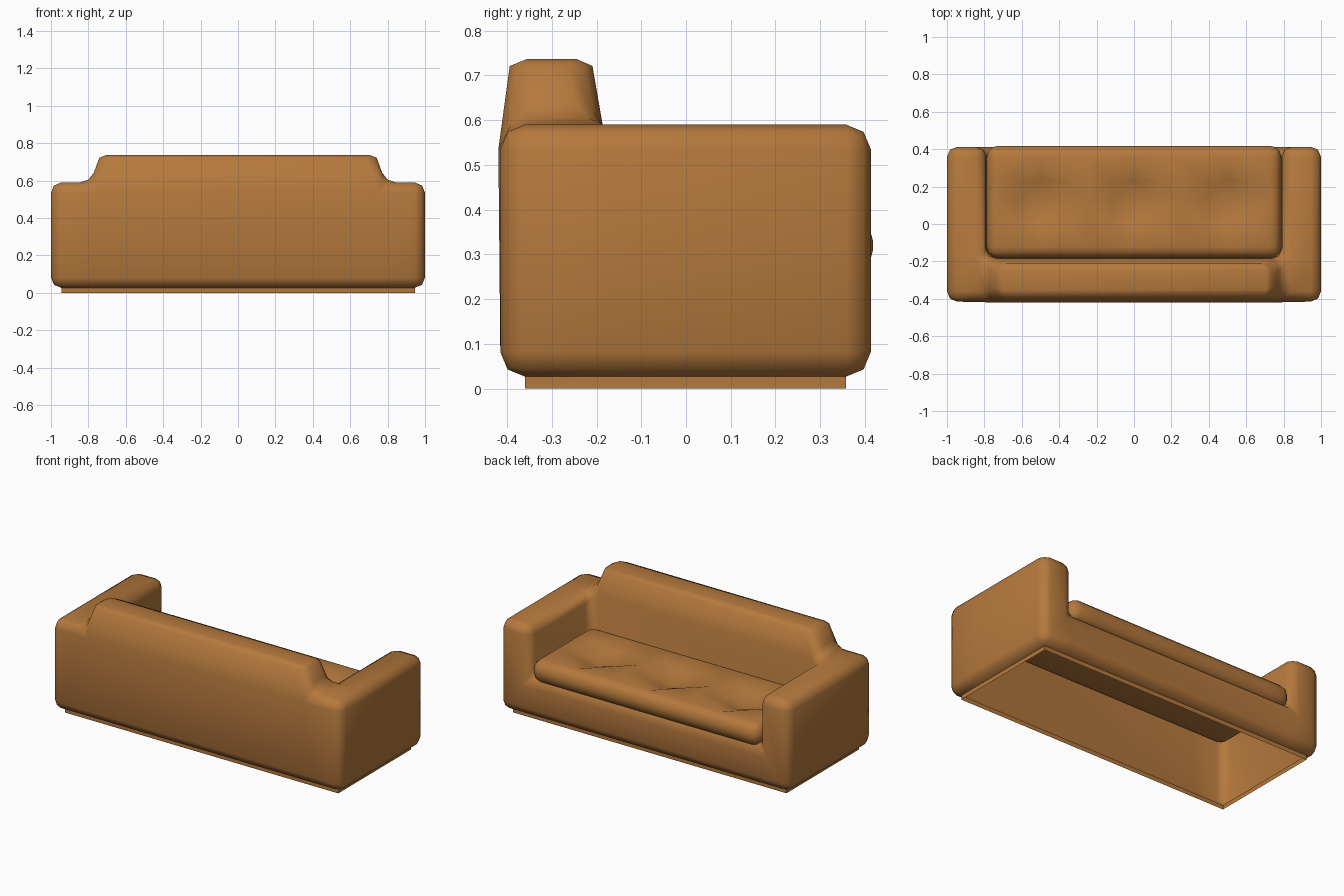
import bpy, bmesh, math
from mathutils import Vector

if "Cube" in bpy.data.objects:
    bpy.data.objects.remove(bpy.data.objects["Cube"], do_unlink=True)

leather = bpy.data.materials.new("tan_leather")
leather.use_nodes = True
TAN = (0.46, 0.19, 0.046, 1)
leather.diffuse_color = TAN
leather.node_tree.nodes["Principled BSDF"].inputs["Base Color"].default_value = TAN


def finish(bm, name):
    mesh = bpy.data.meshes.new(name)
    bm.to_mesh(mesh)
    bm.free()
    mesh.materials.append(leather)
    mesh.shade_smooth()
    mesh.set_sharp_from_angle(angle=math.radians(52))
    obj = bpy.data.objects.new(name, mesh)
    bpy.context.collection.objects.link(obj)


def round_edges(bm, width, segments, keep=()):
    sharp = [e for e in bm.edges
             if e not in keep and e.calc_face_angle(0) > math.radians(20)]
    bmesh.ops.bevel(bm, geom=sharp, offset=width, segments=segments,
                    profile=0.5, affect='EDGES', clamp_overlap=True)


# Upholstered body: arms, back and seat deck as one hollow shell
X = [-1, -0.79, 0.79, 1]
Y = [-0.415, -0.185, 0.413]
FLOOR, DECK, ARM, RIM, BACK = 0.027, 0.27, 0.59, 0.721, 0.737
bm = bmesh.new()
cache = {}


def vert(x, y, z):
    key = (x, y, z)
    if key not in cache:
        cache[key] = bm.verts.new(key)
    return cache[key]


def face(*points):
    return bm.faces.new([vert(*p) for p in points])


def level(x0, x1, y0, y1, z):
    return face((x0, y0, z), (x1, y0, z), (x1, y1, z), (x0, y1, z))


def wall(a, b, z0, z1):
    face((*a, z0), (*b, z0), (*b, z1), (*a, z1))


for i in range(3):
    for j in range(2):
        level(X[i], X[i + 1], Y[j], Y[j + 1], FLOOR)
        if i != 1:
            level(X[i], X[i + 1], Y[j], Y[j + 1], ARM)
level(X[1], X[2], Y[1], Y[2], DECK)

# Outer walls, then the inner walls around the seat
for i in range(3):
    wall((X[i], Y[0]), (X[i + 1], Y[0]), FLOOR, ARM)
for x in (X[0], X[3]):
    for j in range(2):
        wall((x, Y[j]), (x, Y[j + 1]), FLOOR, ARM)
for outer, inner in ((X[0], X[1]), (X[3], X[2])):
    face((outer, Y[2], FLOOR), (inner, Y[2], FLOOR), (inner, Y[2], DECK),
         (inner, Y[2], ARM), (outer, Y[2], ARM))
wall((X[1], Y[2]), (X[2], Y[2]), FLOOR, DECK)
wall((X[1], Y[1]), (X[2], Y[1]), DECK, ARM)
for x in X[1:3]:
    wall((x, Y[1]), (x, Y[2]), DECK, ARM)


# Tapered top of the back with a crisp chamfered rim
def ring(half, y0, y1, z):
    return [(-half, y0, z), (half, y0, z), (half, y1, z), (-half, y1, z)]


rings = [ring(X[2], Y[0], Y[1], ARM), ring(0.742, -0.394, -0.209, RIM),
         ring(0.705, -0.355, -0.245, BACK)]
for low, high in zip(rings, rings[1:]):
    for k in range(4):
        n = (k + 1) % 4
        face(low[k], low[n], high[n], high[k])
face(*rings[-1])

bmesh.ops.recalc_face_normals(bm, faces=bm.faces)
crisp = {e for e in bm.edges if min(v.co.z for v in e.verts) > RIM - 0.01}
round_edges(bm, 0.055, 2, crisp)

# Plinth: open the flat underside and draw its border down to the floor
under = [f for f in bm.faces if all(abs(v.co.z - FLOOR) < 0.002 for v in f.verts)]
bmesh.ops.delete(bm, geom=under, context='FACES')
border = [e for e in bm.edges if e.is_boundary]
for item in bmesh.ops.extrude_edge_only(bm, edges=border)["geom"]:
    if isinstance(item, bmesh.types.BMVert):
        item.co.z = 0
bmesh.ops.recalc_face_normals(bm, faces=bm.faces)
finish(bm, "sofa_body")

# Seat cushion with a row of three diamond tufts
bm = bmesh.new()
bmesh.ops.create_cube(bm, size=1)
MID_Y, TOP = 0.118, 0.39
for v in bm.verts:
    v.co = Vector((v.co.x * 1.575, v.co.y * 0.6 + MID_Y, v.co.z * 0.14 + 0.32))
round_edges(bm, 0.06, 3)
cuts = [((k * 0.125, 0, 0), (1, 0, 0)) for k in range(-5, 6)]
cuts += [((0, MID_Y + k * 0.115, 0), (0, 1, 0)) for k in range(-1, 2)]
for point, normal in cuts:
    bmesh.ops.bisect_plane(bm, geom=bm.verts[:] + bm.edges[:] + bm.faces[:],
                           plane_co=point, plane_no=normal)
for v in bm.verts:
    if v.co.z > TOP - 0.001:
        for tuft in (-0.5, 0, 0.5):
            reach = abs(v.co.x - tuft) / 0.25 + abs(v.co.y - MID_Y) / 0.23
            v.co.z -= 0.07 * max(0, 1 - reach)
bmesh.ops.triangulate(bm, faces=[f for f in bm.faces if f.normal.z > 0.5])
finish(bm, "seat_cushion")
